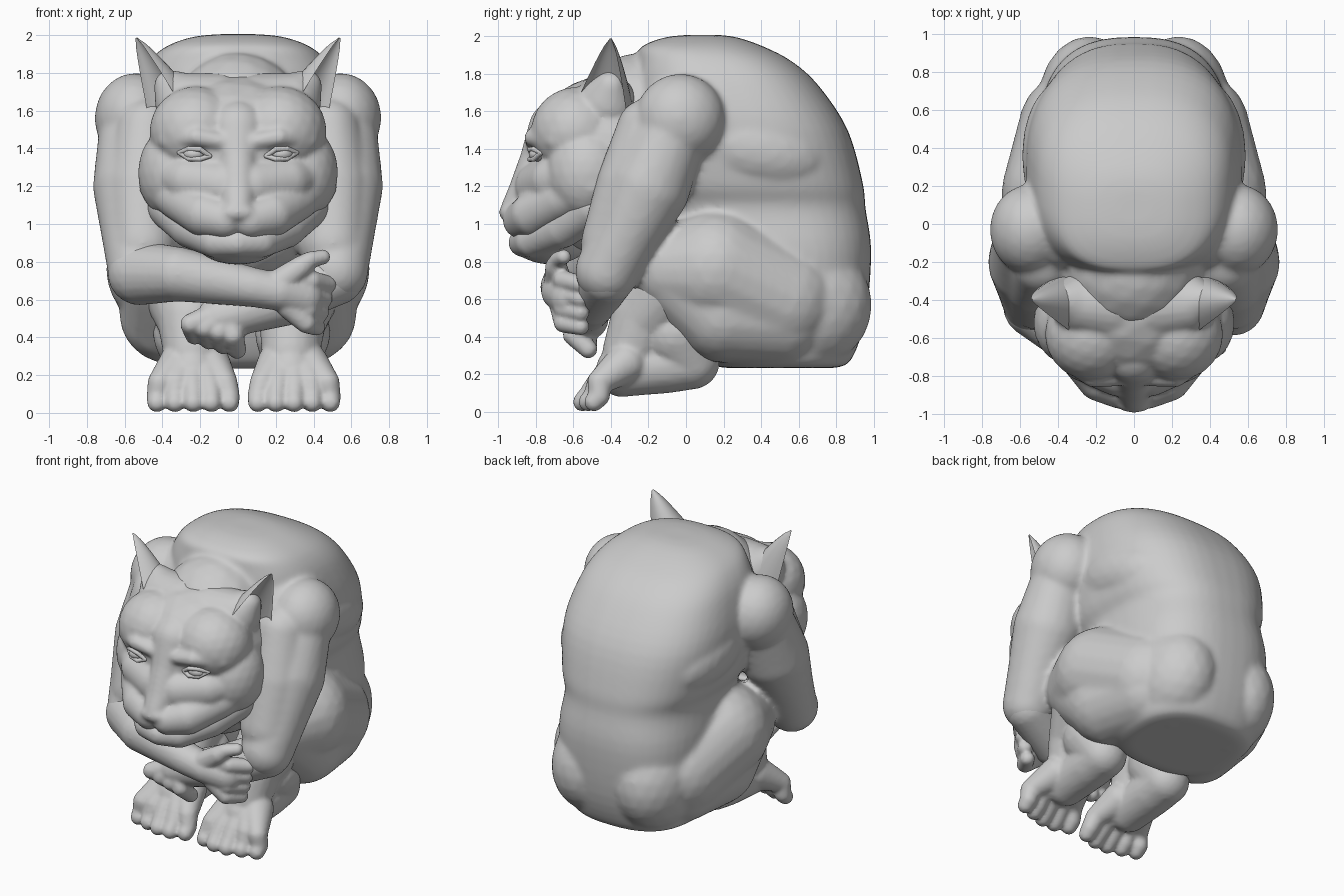
import bpy, bmesh
from math import sin, cos, pi, copysign, radians
from mathutils import Vector, Matrix, Euler


def blob(bm, c, r, rot=(0, 0, 0)):
    """Ellipsoid; r is a radius or three radii."""
    r = (r, r, r) if isinstance(r, (int, float)) else r
    m = Matrix.Translation(c) @ Euler([radians(a) for a in rot]).to_matrix().to_4x4() @ Matrix.Diagonal((*r, 1))
    bmesh.ops.create_icosphere(bm, subdivisions=3, radius=1, matrix=m)


def limb(bm, pts, s=1, steps=9, dx=0):
    """Tapered tube of overlapping spheres through (x, y, z, radius); s mirrors x, dx shifts it."""
    pts = [Vector((p[0] * s + dx, *p[1:])) for p in pts]
    for a, b in zip(pts, pts[1:]):
        for i in range(steps + 1):
            p = a.lerp(b, i / steps)
            blob(bm, p[:3], p[3])


def loft(bm, rings):
    vs = [[bm.verts.new(p) for p in ring] for ring in rings]
    n = len(vs[0])
    faces = [bm.faces.new((a[i], a[(i + 1) % n], b[(i + 1) % n], b[i]))
             for a, b in zip(vs, vs[1:]) for i in range(n)]
    faces += [bm.faces.new(vs[0][::-1]), bm.faces.new(vs[-1])]
    bmesh.ops.recalc_face_normals(bm, faces=faces)


def spline(rows, steps=4):
    """Smooth in-between rows (Catmull-Rom)."""
    v = [Vector(r) for r in rows]
    v = [v[0]] + v + [v[-1]]
    out = []
    for a, b, c, d in zip(v, v[1:], v[2:], v[3:]):
        for i in range(steps):
            t = i / steps
            out.append((b * 2 + (c - a) * t + (a * 2 - b * 5 + c * 4 - d) * t * t
                        + (b * 3 - a - c * 3 + d) * t ** 3) / 2)
    return out + [v[-1]]


def finish(bm, name, voxel=0.016, smooth=4):
    """Fuse the overlapping masses into one smooth skin."""
    me = bpy.data.meshes.new(name)
    bm.to_mesh(me)
    bm.free()
    ob = bpy.data.objects.new(name, me)
    bpy.context.collection.objects.link(ob)
    for p in me.polygons:
        p.use_smooth = True
    if voxel:
        r = ob.modifiers.new("fuse", 'REMESH')
        r.mode, r.voxel_size, r.use_smooth_shade = 'VOXEL', voxel, True
        m = ob.modifiers.new("soften", 'SMOOTH')
        m.factor, m.iterations = 0.5, smooth
    return ob


# Body: stacked torso sections (front y, back y, half width, z), neck, flanks, thighs, upper arms
sections = [(0.2, 0.8, 0.34, 0.235), (0.1, 0.88, 0.42, 0.28), (0.0, 0.955, 0.48, 0.5), (-0.1, 0.985, 0.5, 0.85),
            (-0.2, 0.955, 0.48, 1.08), (-0.28, 0.94, 0.53, 1.22), (-0.3, 0.86, 0.57, 1.5), (-0.28, 0.71, 0.53, 1.73),
            (-0.26, 0.57, 0.47, 1.86), (-0.24, 0.42, 0.38, 1.94), (-0.12, 0.28, 0.24, 1.99), (0.0, 0.18, 0.1, 2.005)]
bm = bmesh.new()
rings = []
for y0, y1, w, z in (tuple(v) for v in spline([Vector(r) for r in sections])):
    ring = []
    for i in range(48):
        c, s = cos(2 * pi * i / 48), sin(2 * pi * i / 48)
        ring.append((w * copysign(abs(c) ** 0.78, c),
                     (y0 + y1) / 2 + (y1 - y0) / 2 * copysign(abs(s) ** 0.78, s), z))
    rings.append(ring)
loft(bm, rings)
blob(bm, (0, -0.25, 1.49), (0.38, 0.36, 0.42))
blob(bm, (0, -0.3, 1.1), (0.42, 0.25, 0.4))
for s in (-1, 1):
    # flank and shoulder-blade muscles
    blob(bm, (0.38 * s, 0.36, 1.4), (0.21, 0.4, 0.22), (-14, 0, 0))
    blob(bm, (0.38 * s, 0.05, 1.58), (0.2, 0.3, 0.25))
    # folded thigh and buttock
    limb(bm, [(0.3, 0.5, 0.6, 0.31), (0.385, 0.16, 0.76, 0.315), (0.36, -0.05, 0.755, 0.25)], s)
    limb(bm, [(0.36, 0.0, 0.7, 0.25), (0.36, 0.2, 0.53, 0.27), (0.3, 0.5, 0.51, 0.27)], s)
    blob(bm, (0.235 * s, 0.64, 0.57), (0.27, 0.35, 0.34))
    # shoulder and upper arm
    blob(bm, (0.545 * s, -0.03, 1.56), (0.215, 0.24, 0.24))
    limb(bm, [(0.55, -0.08, 1.48, 0.19), (0.545, -0.2, 1.2, 0.225), (0.54, -0.32, 0.95, 0.185),
              (0.52, -0.42, 0.75, 0.17)], s)
    limb(bm, [(0.48, -0.2, 1.5, 0.17), (0.5, -0.28, 1.2, 0.2), (0.5, -0.38, 0.9, 0.18)], s)
finish(bm, "body", 0.018, 8)

# Shins, feet and toes
for s, side in ((-1, "left"), (1, "right")):
    bm = bmesh.new()
    limb(bm, [(0.31, -0.08, 0.66, 0.22), (0.27, -0.22, 0.5, 0.18), (0.26, -0.29, 0.32, 0.155)], s, dx=0.02)
    limb(bm, [(0.27, -0.05, 0.42, 0.2), (0.26, 0.03, 0.27, 0.15), (0.26, -0.1, 0.25, 0.15),
              (0.26, -0.34, 0.22, 0.14)], s, dx=0.02)
    for k in range(5):
        x = 0.075 + 0.096 * k
        tip = -0.565 + 0.03 * abs(k - 1.5)
        limb(bm, [(0.18 + 0.04 * k, -0.32, 0.26, 0.11), (x * 0.9 + 0.03, -0.46, 0.16, 0.066),
                  (x, tip + 0.03, 0.085, 0.056), (x, tip, 0.054, 0.052)], s, dx=0.03)
    finish(bm, "shin_and_foot_" + side, 0.014, 4)

# Front forearm, crossing over to grip the opposite elbow
bm = bmesh.new()
limb(bm, [(-0.52, -0.43, 0.74, 0.17), (-0.32, -0.6, 0.735, 0.145), (0.08, -0.67, 0.665, 0.105),
          (0.22, -0.67, 0.64, 0.1), (0.34, -0.61, 0.61, 0.115)], steps=16)
limb(bm, [(0.22, -0.68, 0.69, 0.075), (0.33, -0.69, 0.77, 0.06), (0.38, -0.68, 0.81, 0.045), (0.45, -0.65, 0.825, 0.04)])
for k in range(4):
    z = 0.7 - 0.075 * k
    limb(bm, [(0.27, -0.66, 0.68 - 0.04 * k, 0.065), (0.39 - 0.01 * k, -0.65, z, 0.054),
              (0.475 - 0.02 * k, -0.56, z - 0.02, 0.047)])
finish(bm, "front_forearm_and_hand", 0.012, 4)

# Rear forearm, tucked beneath with its hand hanging below
bm = bmesh.new()
limb(bm, [(0.52, -0.42, 0.72, 0.15), (0.25, -0.5, 0.6, 0.14), (0.05, -0.53, 0.54, 0.12), (-0.1, -0.53, 0.5, 0.12)], steps=14)
for k in range(4):
    x = -0.25 + 0.075 * k
    limb(bm, [(-0.07, -0.54, 0.52, 0.09), (x, -0.6, 0.47 - 0.02 * k, 0.056), (x + 0.02, -0.52, 0.41 - 0.025 * k, 0.05)])
finish(bm, "rear_forearm_and_hand", 0.012, 4)

# Head: skull, cheeks, brows, nose and upper lip
bm = bmesh.new()
blob(bm, (0, -0.42, 1.38), (0.47, 0.42, 0.41))
blob(bm, (0, -0.56, 1.08), (0.34, 0.28, 0.23))
limb(bm, [(0, -0.68, 1.5, 0.16), (0, -0.78, 1.34, 0.105), (0, -0.85, 1.16, 0.1), (0, -0.9, 1.08, 0.085)])
blob(bm, (0, -0.935, 1.06), (0.1, 0.06, 0.05))
for s in (-1, 1):
    blob(bm, (0.22 * s, -0.58, 1.49), (0.25, 0.245, 0.24))
    blob(bm, (0.34 * s, -0.52, 1.27), (0.19, 0.22, 0.25))
    limb(bm, [(0.08, -0.81, 1.435, 0.045), (0.22, -0.81, 1.46, 0.05), (0.36, -0.69, 1.45, 0.07)], s)
    limb(bm, [(0.08, -0.77, 1.2, 0.14), (0.26, -0.7, 1.23, 0.13), (0.38, -0.54, 1.27, 0.13)], s)
    limb(bm, [(0.07, -0.875, 1.02, 0.1), (0.18, -0.815, 1.05, 0.12), (0.31, -0.66, 1.13, 0.115),
              (0.41, -0.5, 1.21, 0.115)], s)
    # root of the ear, rising from the skull
    limb(bm, [(0.1, -0.43, 1.6, 0.2), (0.28, -0.42, 1.64, 0.16), (0.36, -0.4, 1.73, 0.085)], s)
finish(bm, "head", 0.014, 6)

# Lower jaw, leaving the long mouth crease above it
bm = bmesh.new()
for s in (-1, 1):
    limb(bm, [(0, -0.87, 0.9, 0.075), (0.12, -0.82, 0.91, 0.09), (0.25, -0.66, 0.98, 0.11), (0.36, -0.5, 1.09, 0.12)], s)
blob(bm, (0, -0.72, 0.9), (0.22, 0.2, 0.115))
finish(bm, "lower_jaw", 0.014, 4)

# Eyes with upper and lower lids
for s, side in ((-1, "left"), (1, "right")):
    bm = bmesh.new()
    blob(bm, (0.23 * s, -0.78, 1.37), (0.062, 0.055, 0.04))
    finish(bm, "eye_" + side, 0)
    bm = bmesh.new()
    for h in (-1, 1):
        limb(bm, [(0.15, -0.815, 1.36, 0.013), (0.2, -0.83, 1.37 + 0.026 * h, 0.014),
                  (0.26, -0.81, 1.372 + 0.026 * h, 0.014), (0.31, -0.77, 1.378, 0.013)], s)
    finish(bm, "eyelids_" + side, 0)

# Ears: tapering crescent sections hollowed towards the outside
for s, side in ((-1, "left"), (1, "right")):
    base, tip = Vector((0.365, -0.455, 1.53)), Vector((0.54, -0.4, 1.985))
    axis = (tip - base).normalized()
    out = Vector((0.85, -0.5, 0))
    out = (out - axis * out.dot(axis)).normalized()
    wide = axis.cross(out)
    bm = bmesh.new()
    rings = []
    for j in range(11):
        u = j / 10
        k = (1 - u) ** 0.8 + 0.03
        ring = []
        for i in range(24):
            c, w = cos(2 * pi * i / 24), sin(2 * pi * i / 24)
            d = 0.22 * c if c < 0 else -0.13 * c
            p = base.lerp(tip, u) + (wide * w * 0.18 + out * d) * k
            ring.append((p.x * s, p.y, p.z))
        rings.append(ring)
    loft(bm, rings)
    ear = finish(bm, "ear_" + side, 0)
    bpy.context.view_layer.objects.active = ear
    ear.select_set(True)
    bpy.ops.object.shade_smooth_by_angle(angle=radians(50))
    ear.select_set(False)
